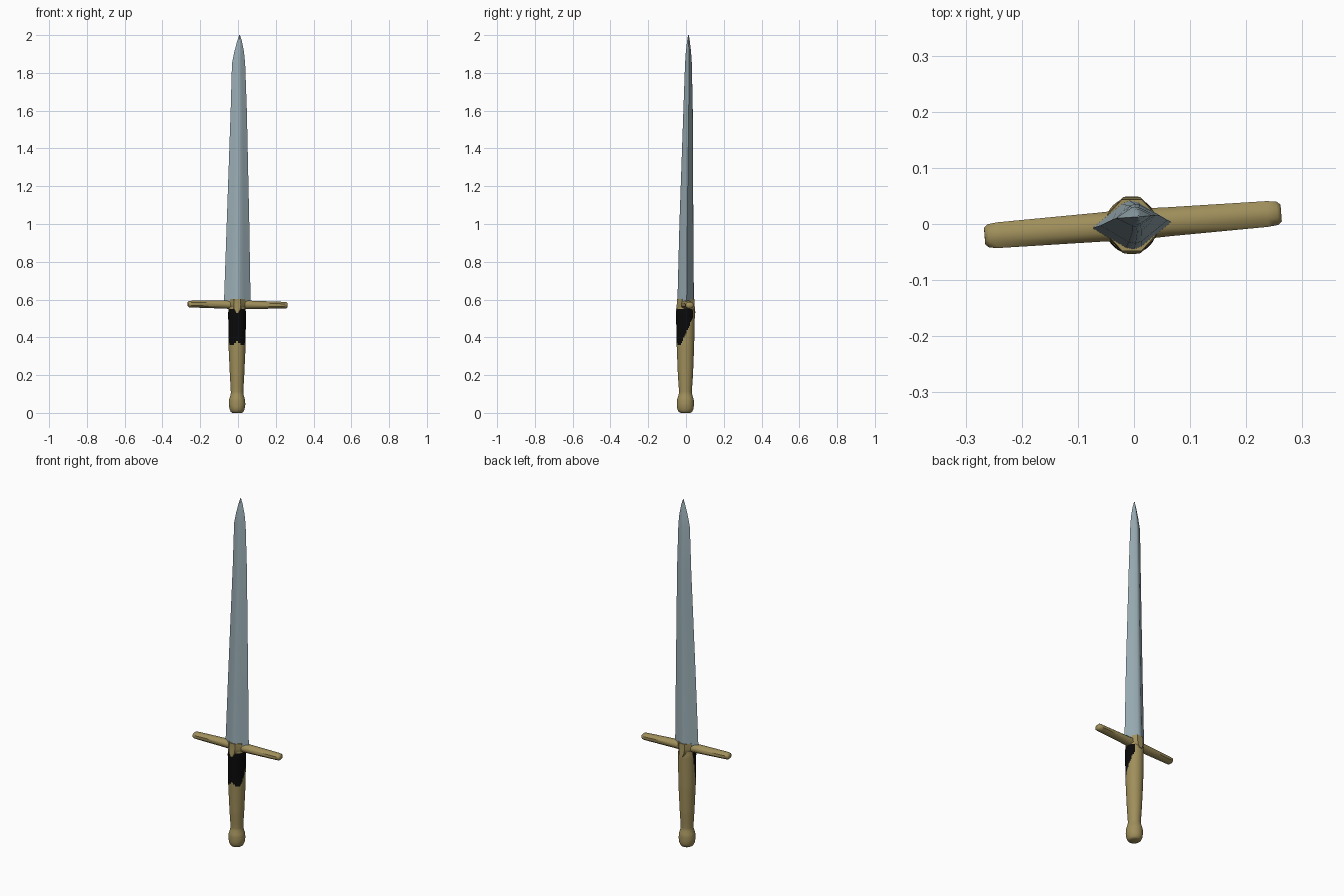
import bpy, bmesh, math
from mathutils import Matrix

if "Cube" in bpy.data.objects:
    bpy.data.objects.remove(bpy.data.objects["Cube"])


def material(name, rgb):
    m = bpy.data.materials.new(name)
    m.diffuse_color = (*rgb, 1)
    m.use_nodes = True
    m.node_tree.nodes["Principled BSDF"].inputs["Base Color"].default_value = m.diffuse_color
    return m


STEEL = material("blade steel", (0.33, 0.43, 0.47))
GOLD = material("aged gold", (0.35, 0.275, 0.105))
BLACK = material("black wrap", (0.003, 0.003, 0.003))
TWIST = math.radians(4.5)


def loft(name, rings, mats, angle=40, rule=None):
    """Skin equal-length closed rings of points and cap both ends."""
    bm = bmesh.new()
    loops = [[bm.verts.new(p) for p in ring] for ring in rings]
    n = len(loops[0])
    for a, b in zip(loops, loops[1:]):
        for i in range(n):
            bm.faces.new((a[i], a[(i + 1) % n], b[(i + 1) % n], b[i]))
    bm.faces.new(loops[0])
    bm.faces.new(loops[-1])
    bmesh.ops.recalc_face_normals(bm, faces=bm.faces)
    if rule:
        for f in bm.faces:
            f.material_index = rule(f.calc_center_median())
    me = bpy.data.meshes.new(name)
    bm.to_mesh(me)
    bm.free()
    ob = bpy.data.objects.new(name, me)
    bpy.context.collection.objects.link(ob)
    for m in mats:
        me.materials.append(m)
    bpy.ops.object.select_all(action='DESELECT')
    ob.select_set(True)
    bpy.context.view_layer.objects.active = ob
    bpy.ops.object.shade_smooth_by_angle(angle=math.radians(angle))
    return ob


# Blade: tapering, slightly leaning diamond section with a soft ridge
quarter = [(1, 0), (0.5, 0.56), (0.2, 0.9), (0, 1)]
section = (quarter + [(-x, y) for x, y in quarter[2::-1]]
           + [(x, -y) for x, y in [(-0.5, 0.56), (-0.2, 0.9), (0, 1), (0.2, 0.9), (0.5, 0.56)]])
blade_steps = [  # z, half width, half thickness, centre x, centre y
    (0.57, 0.071, 0.044, -0.004, -0.002), (1.0, 0.060, 0.037, 0.0, 0.002),
    (1.6, 0.043, 0.025, 0.004, 0.011), (1.85, 0.035, 0.018, 0.003, 0.013),
    (1.91, 0.026, 0.014, 0.006, 0.013), (1.97, 0.012, 0.007, 0.008, 0.013),
    (2.0, 0.002, 0.002, 0.008, 0.013)]
rot = Matrix.Rotation(TWIST, 2)
rings = []
for z, w, t, cx, cy in blade_steps:
    ring = []
    for x, y in section:
        px, py = w * x, t * y
        ring.append((cx + px * rot[0][0] + py * rot[0][1],
                     cy + px * rot[1][0] + py * rot[1][1], z))
    rings.append(ring)
loft("blade", rings, [STEEL], 60)

# Grip and pommel: one turned profile, finely divided for the painted wrap
profile = [  # z, radius x, radius y
    (0.005, 0.033, 0.035), (0.02, 0.040, 0.043), (0.045, 0.044, 0.045),
    (0.07, 0.042, 0.044), (0.09, 0.036, 0.038), (0.105, 0.033, 0.034),
    (0.13, 0.034, 0.035), (0.2, 0.038, 0.040), (0.35, 0.045, 0.046),
    (0.53, 0.047, 0.050), (0.56, 0.044, 0.047)]
steps = [(0.0, 0.025, 0.026)]
for a, b in zip(profile, profile[1:]):
    count = max(1, round((b[0] - a[0]) / 0.01))
    steps += [tuple(p + (q - p) * k / count for p, q in zip(a, b)) for k in range(count)]
steps.append(profile[-1])
SIDES = 48
rings = [[(-0.005 + rx * math.sin(2 * math.pi * i / SIDES),
           -0.003 - ry * math.cos(2 * math.pi * i / SIDES), z)
          for i in range(SIDES)] for z, rx, ry in steps]


def wrap_rule(c):
    # black covers the front and climbs round the sides
    t = math.degrees(math.atan2(c.x + 0.005, -c.y - 0.003))
    a = abs(t)
    limit = 0.365 + 0.02 * max(0, 1 - abs(t) / 20) + max(0, a - 60) * 0.0017
    if t < 0:
        limit += max(0, a - 80) * 0.004
    return 1 if 0.3 < limit < c.z and a < 145 and c.z < 0.552 else 0


loft("grip_and_pommel", rings, [GOLD, BLACK], 50, wrap_rule)

# Cross guard: octagonal bar, thicker in the middle, rounded at the ends
bar = [  # position along, half depth, half height
    (-0.265, 0.015, 0.010), (-0.258, 0.021, 0.017), (-0.24, 0.023, 0.018),
    (-0.06, 0.026, 0.022), (0, 0.028, 0.026), (0.06, 0.026, 0.022),
    (0.24, 0.023, 0.018), (0.258, 0.021, 0.017), (0.265, 0.015, 0.010)]
octagon = [(math.cos(math.pi * (i + 0.5) / 4) * 1.08,
            math.sin(math.pi * (i + 0.5) / 4) * 1.08) for i in range(8)]
guard = loft("cross_guard", [[(u, d * a, h * b) for a, b in octagon] for u, d, h in bar],
             [GOLD], 50)
guard.location = (-0.002, -0.001, 0.573)
guard.rotation_euler = (0, math.radians(0.7), TWIST)

# Guard collar: faceted block joining the guard to the grip
collar = [(0.53, 0.016, 0.0515), (0.55, 0.038, 0.050), (0.575, 0.045, 0.047), (0.604, 0.042, 0.046)]
loft("guard_collar", [[(-0.004 + w * a, -0.002 + d * b, z) for a, b in octagon]
                      for z, w, d in collar], [GOLD], 35)
